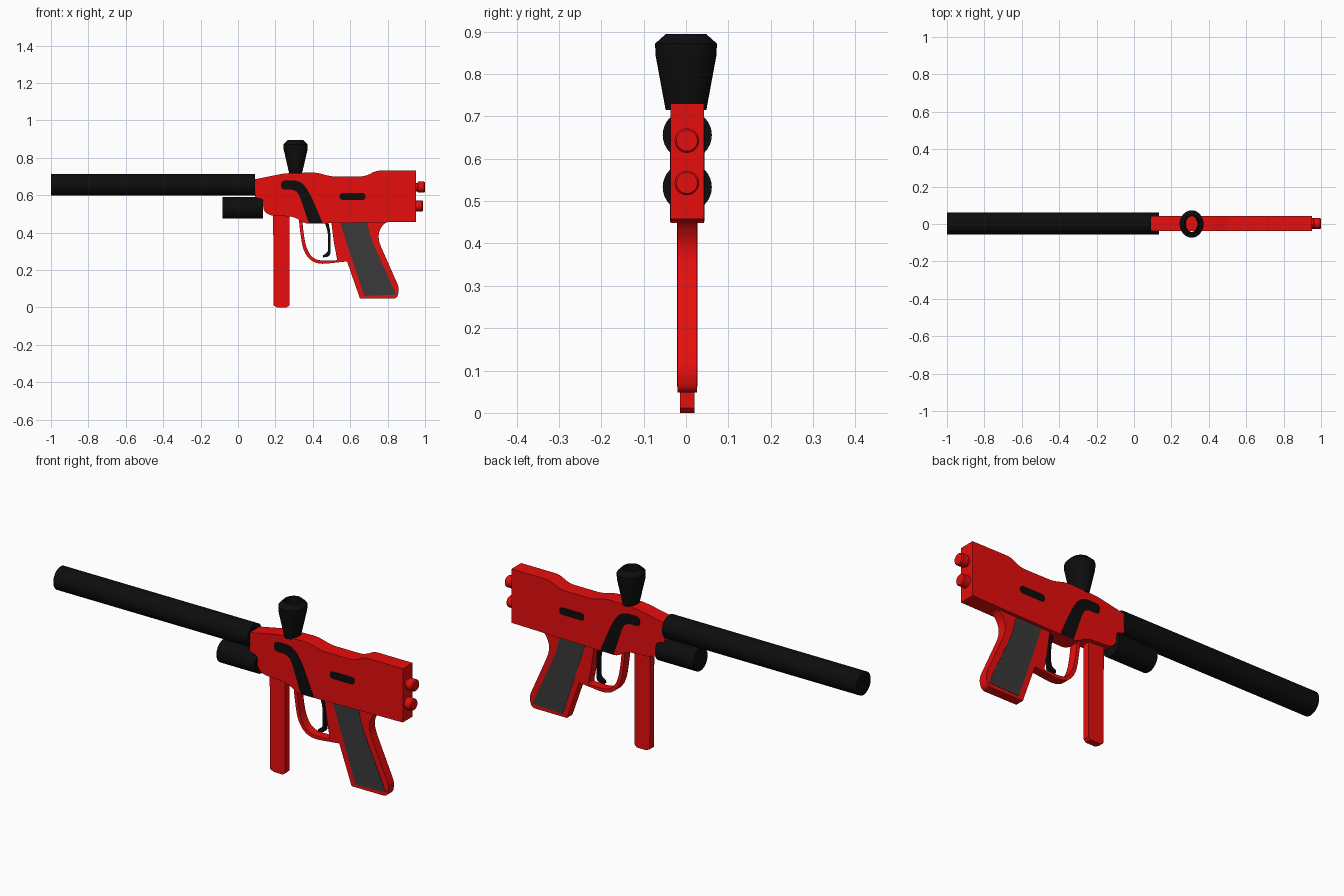
import bpy, bmesh
from math import sin, cos, pi, radians
from mathutils import Vector

if "Cube" in bpy.data.objects:
    bpy.data.objects.remove(bpy.data.objects["Cube"])

YC = 0.003  # centre plane of the marker


def material(name, rgb):
    m = bpy.data.materials.new(name)
    m.diffuse_color = (*rgb, 1)
    m.use_nodes = True
    m.node_tree.nodes["Principled BSDF"].inputs["Base Color"].default_value = m.diffuse_color
    return m


RED = material("red_paint", (0.8, 0.004, 0.004))
BLACK = material("black_plastic", (0.004, 0.004, 0.004))
GREY = material("grip_rubber", (0.042, 0.042, 0.042))


def finish(ob, mat):
    bm = bmesh.new()
    bm.from_mesh(ob.data)
    bmesh.ops.remove_doubles(bm, verts=bm.verts, dist=1e-5)
    bmesh.ops.recalc_face_normals(bm, faces=bm.faces)
    bm.to_mesh(ob.data)
    bm.free()
    ob.data.materials.clear()
    ob.data.materials.append(mat)
    bpy.ops.object.select_all(action='DESELECT')
    ob.select_set(True)
    bpy.context.view_layer.objects.active = ob
    bpy.ops.object.shade_smooth_by_angle(angle=radians(30))
    return ob


def rounded(points, steps=5):
    """Round every corner that carries a third value (the radius)."""
    out = []
    for i, p in enumerate(points):
        c = Vector(p[:2])
        if len(p) < 3:
            out.append(c)
            continue
        a, b = Vector(points[i - 1][:2]), Vector(points[(i + 1) % len(points)][:2])
        s = c + (a - c).normalized() * min(p[2], (a - c).length * 0.49)
        e = c + (b - c).normalized() * min(p[2], (b - c).length * 0.49)
        for k in range(steps + 1):
            t = k / steps
            out.append(s * (1 - t) ** 2 + c * 2 * t * (1 - t) + e * t * t)
    return out


def plate(name, half_width, mat, *outlines):
    """Extrude x-z outlines along y; later outlines are holes."""
    cu = bpy.data.curves.new(name, 'CURVE')
    cu.dimensions, cu.fill_mode, cu.extrude = '2D', 'BOTH', half_width
    for line in outlines:
        pts = rounded(line)
        sp = cu.splines.new('POLY')
        sp.points.add(len(pts) - 1)
        for q, p in zip(sp.points, pts):
            q.co = (p.x, p.y, 0, 1)
        sp.use_cyclic_u = True
    ob = bpy.data.objects.new(name, cu)
    bpy.context.collection.objects.link(ob)
    ob.rotation_euler.x = pi / 2
    ob.location.y = YC
    bpy.ops.object.select_all(action='DESELECT')
    ob.select_set(True)
    bpy.context.view_layer.objects.active = ob
    bpy.ops.object.convert(target='MESH')
    return finish(bpy.context.view_layer.objects.active, mat)


def lathe(name, centre, axis, rings, mat, loop=False, n=32):
    """Skin elliptical rings (offset, radius a, radius b) along x or z."""
    bm = bmesh.new()
    rows = []
    for h, ra, rb in rings:
        row = []
        for k in range(n):
            u, v = ra * cos(2 * pi * k / n), rb * sin(2 * pi * k / n)
            row.append(bm.verts.new((h, u, v) if axis == 'x' else (u, v, h)))
        rows.append(row)
    pairs = list(zip(rows, rows[1:])) + ([(rows[-1], rows[0])] if loop else [])
    for lo, hi in pairs:
        for k in range(n):
            j = (k + 1) % n
            bm.faces.new((lo[k], lo[j], hi[j], hi[k]))
    if not loop:
        bm.faces.new(rows[0])
        bm.faces.new(rows[-1])
    me = bpy.data.meshes.new(name)
    bm.to_mesh(me)
    bm.free()
    ob = bpy.data.objects.new(name, me)
    bpy.context.collection.objects.link(ob)
    ob.location = centre
    return finish(ob, mat)


# Main body
plate("body", 0.0395, RED, [
    (0.09, 0.685), (0.25, 0.717, 0.03), (0.417, 0.722, 0.03), (0.497, 0.70, 0.03),
    (0.68, 0.70, 0.03), (0.738, 0.731, 0.02), (0.952, 0.731), (0.952, 0.458),
    (0.36, 0.448, 0.02), (0.30, 0.485, 0.03), (0.165, 0.492, 0.03), (0.135, 0.52, 0.02),
    (0.135, 0.578, 0.015), (0.09, 0.588, 0.01)])

# Barrel and lower tube
lathe("barrel", (0, YC, 0.656), 'x', [(-1, .058, .058), (0.092, .058, .058)], BLACK)
lathe("lower_tube", (0, YC, 0.533), 'x', [(-0.083, .058, .058), (0.133, .058, .058)], BLACK)

# Hollow feed neck
lathe("feed_neck", (0.308, 0, 0), 'z', [
    (0.715, .034, .048), (0.845, .064, .072), (0.872, .064, .073), (0.895, .042, .047),
    (0.893, .036, .043), (0.715, .031, .042)], BLACK, loop=True)

# Rear knobs
for label, z, end in (("upper", 0.643, 1.0), ("lower", 0.543, 0.99)):
    lathe(label + "_rear_knob", (end, YC - 0.001, z), 'x', [
        (-0.06, .023, .023), (-0.04, .023, .023), (-0.037, .029, .029),
        (-0.005, .029, .029), (0, .025, .025)], RED, n=24)

# Front grip
plate("front_grip", 0.017, RED, [
    (0.188, 0.50), (0.275, 0.50), (0.275, 0.012), (0.262, 0.0), (0.21, 0.0), (0.19, 0.01)])

# Pistol grip with trigger guard, pierced by the finger opening
plate("grip_and_guard", 0.0225, RED, [
    (0.325, 0.48), (0.33, 0.42, 0.05), (0.35, 0.29, 0.06), (0.415, 0.228, 0.06),
    (0.583, 0.246), (0.652, 0.048), (0.85, 0.048, 0.02), (0.864, 0.10, 0.03),
    (0.742, 0.375, 0.06), (0.775, 0.45, 0.05), (0.82, 0.46), (0.82, 0.48)],
    [(0.345, 0.455), (0.35, 0.40, 0.04), (0.366, 0.31, 0.05), (0.41, 0.25, 0.05),
     (0.531, 0.252, 0.01), (0.512, 0.35, 0.06), (0.499, 0.455)])

# Rubber grip panels on both sides
plate("grip_panels", 0.024, GREY, [
    (0.545, 0.457), (0.69, 0.457), (0.712, 0.365, 0.04), (0.846, 0.068), (0.676, 0.062),
    (0.583, 0.34, 0.05)])

# Trigger
plate("trigger", 0.011, BLACK, [
    (0.462, 0.46), (0.482, 0.40, 0.04), (0.482, 0.295, 0.025), (0.455, 0.279),
    (0.453, 0.267), (0.494, 0.272, 0.025), (0.495, 0.40, 0.04), (0.482, 0.46)])

# Black inlays on both sides of the body
plate("swoosh_inlay", 0.041, BLACK, [
    (0.229, 0.679, 0.025), (0.335, 0.679, 0.04), (0.385, 0.61, 0.05), (0.452, 0.452),
    (0.378, 0.452), (0.325, 0.61, 0.04), (0.295, 0.63, 0.02), (0.229, 0.63, 0.025)])
plate("side_slot", 0.041, BLACK, [
    (0.543, 0.612, 0.02), (0.682, 0.612, 0.02), (0.682, 0.575, 0.02), (0.543, 0.575, 0.02)])
